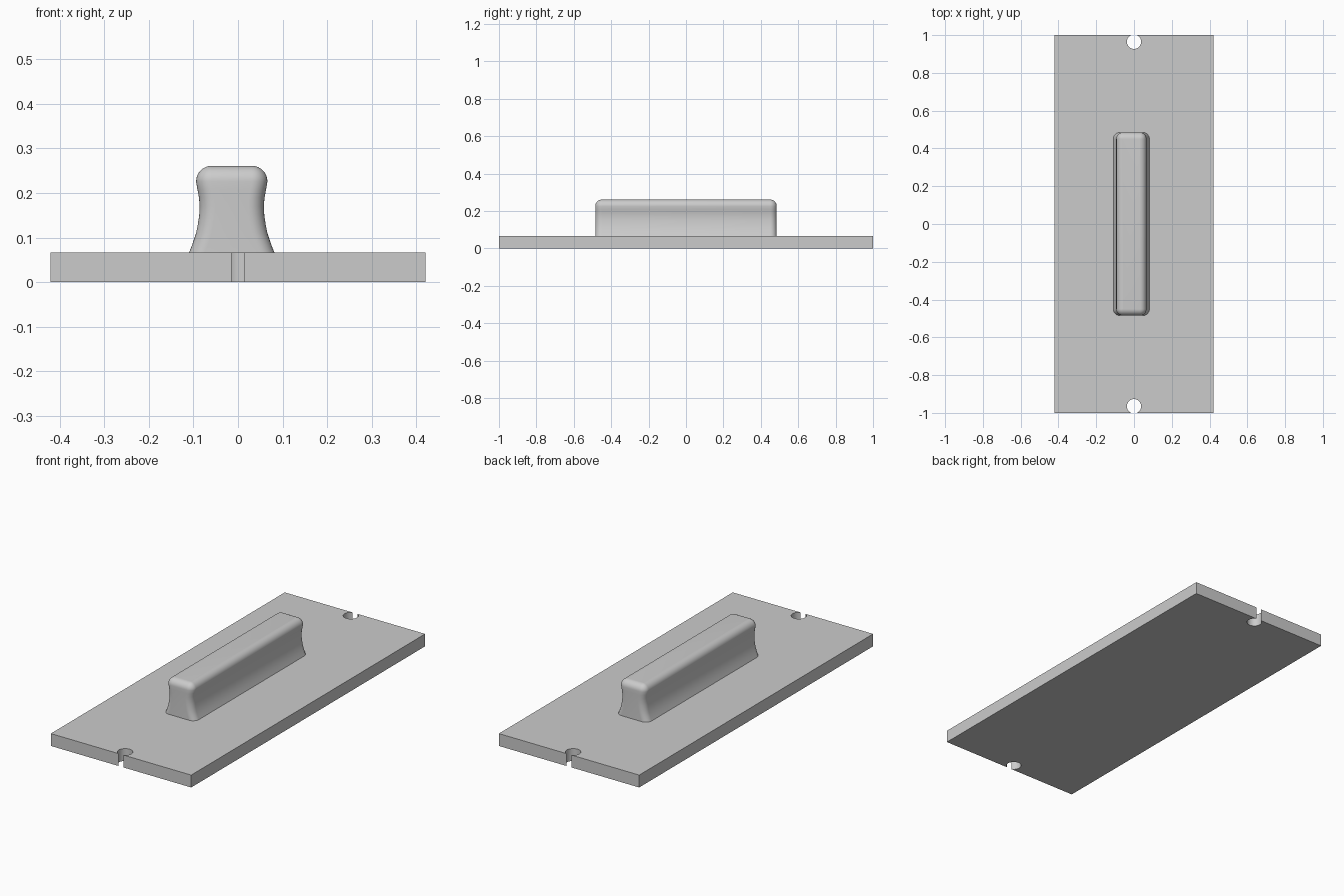
import bpy, bmesh, math

old = bpy.data.objects.get("Cube")
if old:
    bpy.data.objects.remove(old)

# Material
grey = bpy.data.materials.new("plain grey")
grey.use_nodes = True
colour = (0.6, 0.6, 0.6, 1)
grey.diffuse_color = colour
grey.node_tree.nodes["Principled BSDF"].inputs["Base Color"].default_value = colour


def finish(name, bm):
    bmesh.ops.remove_doubles(bm, verts=bm.verts, dist=1e-5)
    bmesh.ops.recalc_face_normals(bm, faces=bm.faces)
    mesh = bpy.data.meshes.new(name)
    bm.to_mesh(mesh)
    bm.free()
    mesh.materials.append(grey)
    obj = bpy.data.objects.new(name, mesh)
    bpy.context.collection.objects.link(obj)
    bpy.ops.object.select_all(action='DESELECT')
    obj.select_set(True)
    bpy.context.view_layer.objects.active = obj
    bpy.ops.object.shade_smooth_by_angle(angle=math.radians(35))


def loft(bm, rings):
    """Join matching rings of points into a capped solid."""
    rows = [[bm.verts.new(p) for p in ring] for ring in rings]
    for a, b in zip(rows, rows[1:]):
        for i in range(len(a)):
            j = (i + 1) % len(a)
            bm.faces.new((a[i], a[j], b[j], b[i]))
    bm.faces.new(rows[0][::-1])
    bm.faces.new(rows[-1])


# Base plate: rectangle with a round hole breaking through each short edge
HALF_X, PLATE_TOP = 0.42, 0.067
HOLE_R, HOLE_Y, STEPS = 0.038, 0.965, 32
gap = math.asin(math.sqrt(HOLE_R ** 2 - (1 - HOLE_Y) ** 2) / HOLE_R)
half = [(HALF_X, 1)]
for i in range(STEPS + 1):
    a = gap + (2 * math.pi - 2 * gap) * i / STEPS
    half.append((HOLE_R * math.sin(a), HOLE_Y + HOLE_R * math.cos(a)))
half.append((-HALF_X, 1))
outline = half + [(-x, -y) for x, y in half]
bm = bmesh.new()
loft(bm, [[(x, y, z) for x, y in outline] for z in (0, PLATE_TOP)])
finish("base_plate", bm)

# Grip: waisted sides, rounded upright corners and rounded top edges
CENTRE_X, HALF_LEN, R = -0.014, 0.485, 0.035
SIDES = [(0.096, 0.066), (0.091, 0.078), (0.086, 0.092), (0.080, 0.11),
         (0.076, 0.13), (0.073, 0.15), (0.072, 0.17), (0.0735, 0.19),
         (0.077, 0.208)]


def rounded_ring(hx, hy, r, z):
    pts = []
    for k, (sx, sy) in enumerate(((1, 1), (-1, 1), (-1, -1), (1, -1))):
        for i in range(9):
            a = (k + i / 8) * math.pi / 2
            pts.append((CENTRE_X + sx * (hx - r) + r * math.cos(a),
                        sy * (hy - r) + r * math.sin(a), z))
    return pts


rings = [rounded_ring(w, HALF_LEN, R, z) for w, z in SIDES]
for i in range(9):
    a = i / 8 * math.pi / 2
    inset = R * (1 - math.cos(a))
    rings.append(rounded_ring(0.08 - inset, HALF_LEN - inset,
                              max(R - inset, 0.001), 0.226 + R * math.sin(a)))
bm = bmesh.new()
loft(bm, rings)
finish("grip", bm)
